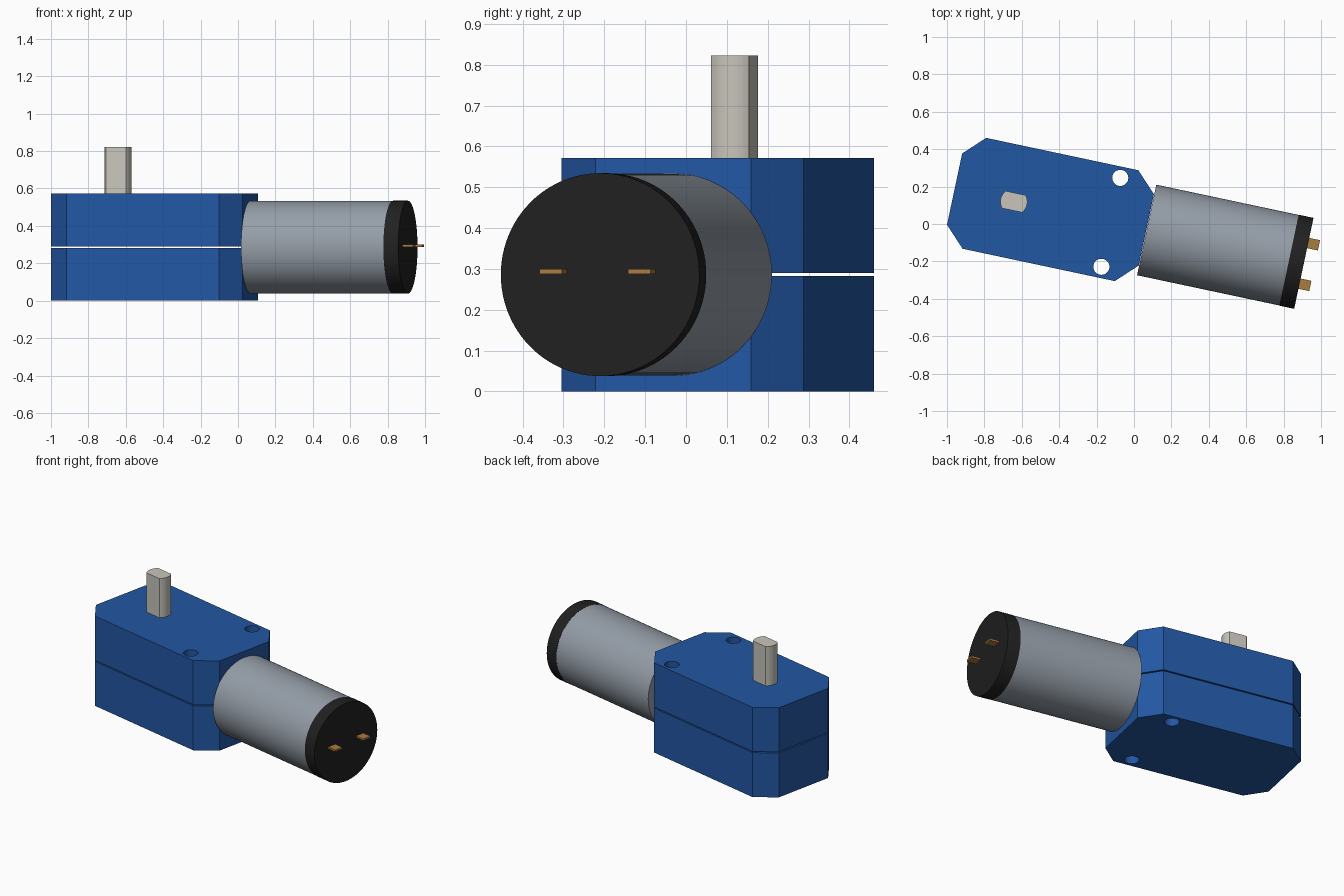
import bpy, bmesh, math
from mathutils import Matrix, Vector

if "Cube" in bpy.data.objects:
    bpy.data.objects.remove(bpy.data.objects["Cube"], do_unlink=True)

TILT = math.radians(-12)      # every part is modelled along x, then turned together
MID_Y, AXIS_Z = -0.017, 0.286


def material(name, rgb):
    mat = bpy.data.materials.new(name)
    mat.use_nodes = True
    mat.diffuse_color = (*rgb, 1)
    mat.node_tree.nodes["Principled BSDF"].inputs["Base Color"].default_value = (*rgb, 1)
    return mat


blue = material("blue plastic", (0.016, 0.095, 0.37))
steel = material("motor grey", (0.30, 0.34, 0.39))
black = material("black plastic", (0.015, 0.015, 0.015))
brass = material("brass", (0.40, 0.20, 0.05))
pale = material("pale shaft metal", (0.58, 0.56, 0.50))


def finish(name, bm, mat, smooth=False):
    bmesh.ops.recalc_face_normals(bm, faces=bm.faces)
    mesh = bpy.data.meshes.new(name)
    bm.to_mesh(mesh)
    bm.free()
    obj = bpy.data.objects.new(name, mesh)
    bpy.context.collection.objects.link(obj)
    obj.rotation_euler.z = TILT
    mesh.materials.append(mat)
    if smooth:
        bpy.ops.object.select_all(action="DESELECT")
        obj.select_set(True)
        bpy.context.view_layer.objects.active = obj
        bpy.ops.object.shade_smooth_by_angle(angle=math.radians(30))
    return obj


def prism(name, outline, z0, z1, mat, smooth=False):
    bm = bmesh.new()
    face = bm.faces.new([bm.verts.new((x, y + MID_Y, z0)) for x, y in outline])
    top = bmesh.ops.extrude_face_region(bm, geom=[face])["geom"]
    verts = [v for v in top if isinstance(v, bmesh.types.BMVert)]
    bmesh.ops.translate(bm, verts=verts, vec=(0, 0, z1 - z0))
    return finish(name, bm, mat, smooth)


def barrel(name, x0, x1, radius, mat):
    bm = bmesh.new()
    place = Matrix.Translation(((x0 + x1) / 2, MID_Y, AXIS_Z)) @ Matrix.Rotation(math.pi / 2, 4, "Y")
    bmesh.ops.create_cone(bm, cap_ends=True, segments=96, radius1=radius, radius2=radius,
                          depth=x1 - x0, matrix=place)
    return finish(name, bm, mat, True)


def circle(cx, cy, r, n=32):
    return [(cx + r * math.cos(2 * math.pi * i / n), cy + r * math.sin(2 * math.pi * i / n))
            for i in range(n)]


# Gearbox: two chamfered halves with a thin gap and two through holes
x0, x1, half, cut = -0.977, 0.071, 0.303, 0.108
outline = [(x0, cut - half), (x0 + cut, -half), (x1 - cut, -half), (x1, cut - half),
           (x1, half - cut), (x1 - cut, half), (x0 + cut, half), (x0, half - cut)]
halves = [prism("gearbox_lower_half", outline, 0, 0.283, blue),
          prism("gearbox_upper_half", outline, 0.290, 0.572, blue)]
for side, label in ((1, "left"), (-1, "right")):
    cutter = prism(label + "_hole_cutter", circle(-0.123, side * 0.243, 0.043), -0.1, 0.7, blue)
    cutter.hide_render = True
    cutter.hide_set(True)
    for part in halves:
        mod = part.modifiers.new(label + "_hole", "BOOLEAN")
        mod.operation, mod.solver, mod.object = "DIFFERENCE", "EXACT", cutter

# Output shaft: round bar with two flats
r, flat = 0.072, 0.047
sweep = math.asin(flat / r)
arc = [-sweep + 2 * sweep * i / 12 for i in range(13)]
shaft = [(-0.653 + r * math.cos(a + turn), r * math.sin(a + turn))
         for turn in (0, math.pi) for a in arc]
prism("output_shaft", shaft, 0.56, 0.822, pale, True)

# Motor can and end cap
barrel("motor_can", 0.073, 0.851, 0.2475, steel)
barrel("motor_end_cap", 0.851, 0.932, 0.2485, black)

# Terminal tabs
for side, label in ((1, "left"), (-1, "right")):
    y = side * 0.111
    tab = [(0.925, y - 0.028), (0.991, y - 0.028), (0.991, y + 0.028), (0.925, y + 0.028)]
    prism(label + "_terminal", tab, 0.288, 0.300, brass)
